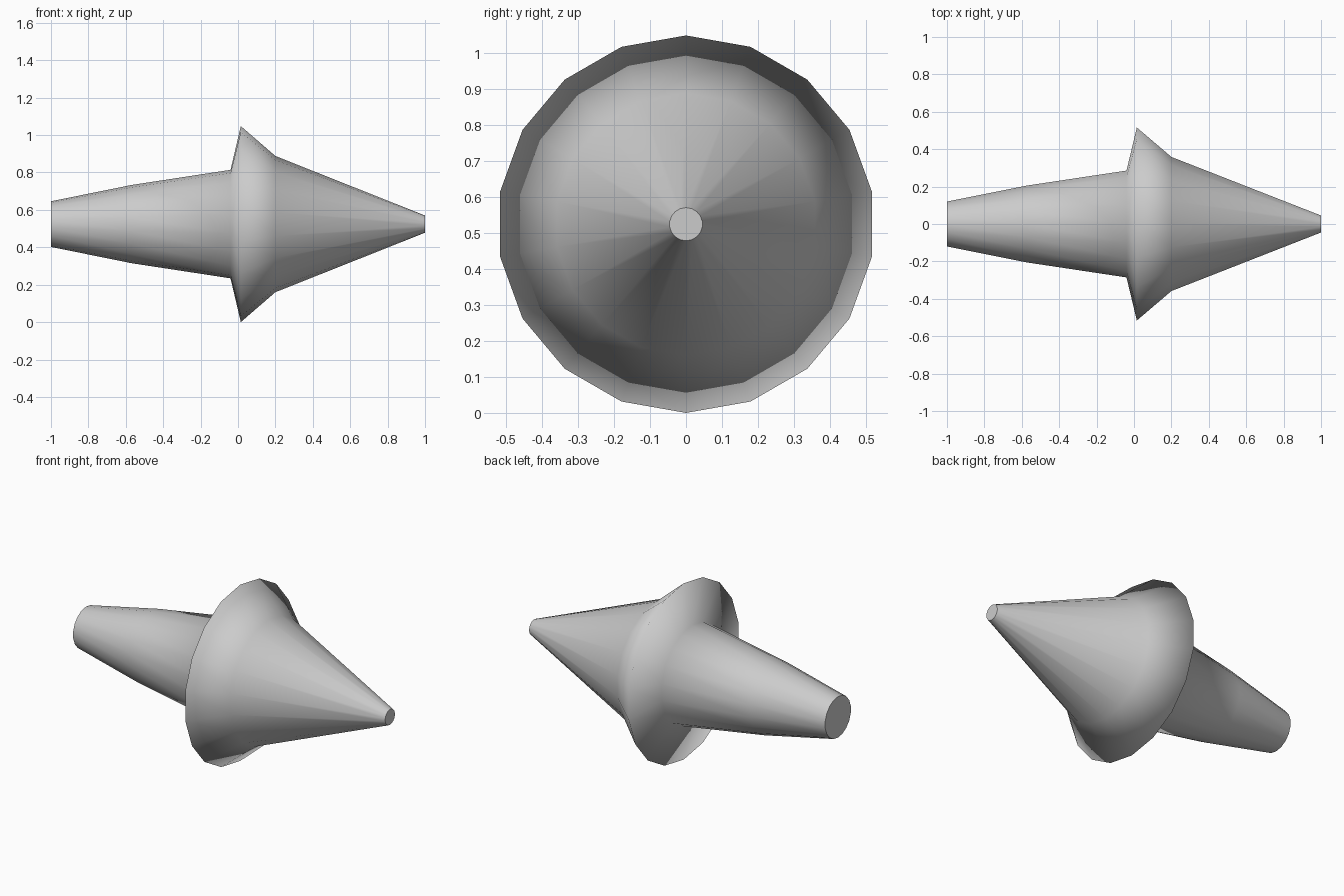
import bpy, bmesh, math

if "Cube" in bpy.data.objects:
    bpy.data.objects.remove(bpy.data.objects["Cube"])

SIDES = 18
AXIS_Z = 0.524
# Half profile along x: (x, radius)
PROFILE = [(-1.0, 0.122), (-0.57, 0.209), (-0.04, 0.29),
           (0.015, 0.524), (0.2, 0.364), (1.0, 0.046)]

bm = bmesh.new()

# One ring of vertices per profile point, with a corner straight up
rings = []
for x, r in PROFILE:
    ring = []
    for i in range(SIDES):
        a = math.tau * i / SIDES
        ring.append(bm.verts.new((x, -r * math.sin(a), AXIS_Z + r * math.cos(a))))
    rings.append(ring)

# Smooth side walls: tail, flared collar and nose cone
for a, b in zip(rings, rings[1:]):
    for i in range(SIDES):
        j = (i + 1) % SIDES
        bm.faces.new((a[i], a[j], b[j], b[i])).smooth = True

# Flat end caps with crisp rims
for ring in (rings[0], rings[-1]):
    cap = bm.faces.new(ring)
    for e in cap.edges:
        e.smooth = False

bmesh.ops.recalc_face_normals(bm, faces=bm.faces)
mesh = bpy.data.meshes.new("flanged_plug")
bm.to_mesh(mesh)
bm.free()
plug = bpy.data.objects.new("flanged_plug", mesh)
bpy.context.collection.objects.link(plug)
